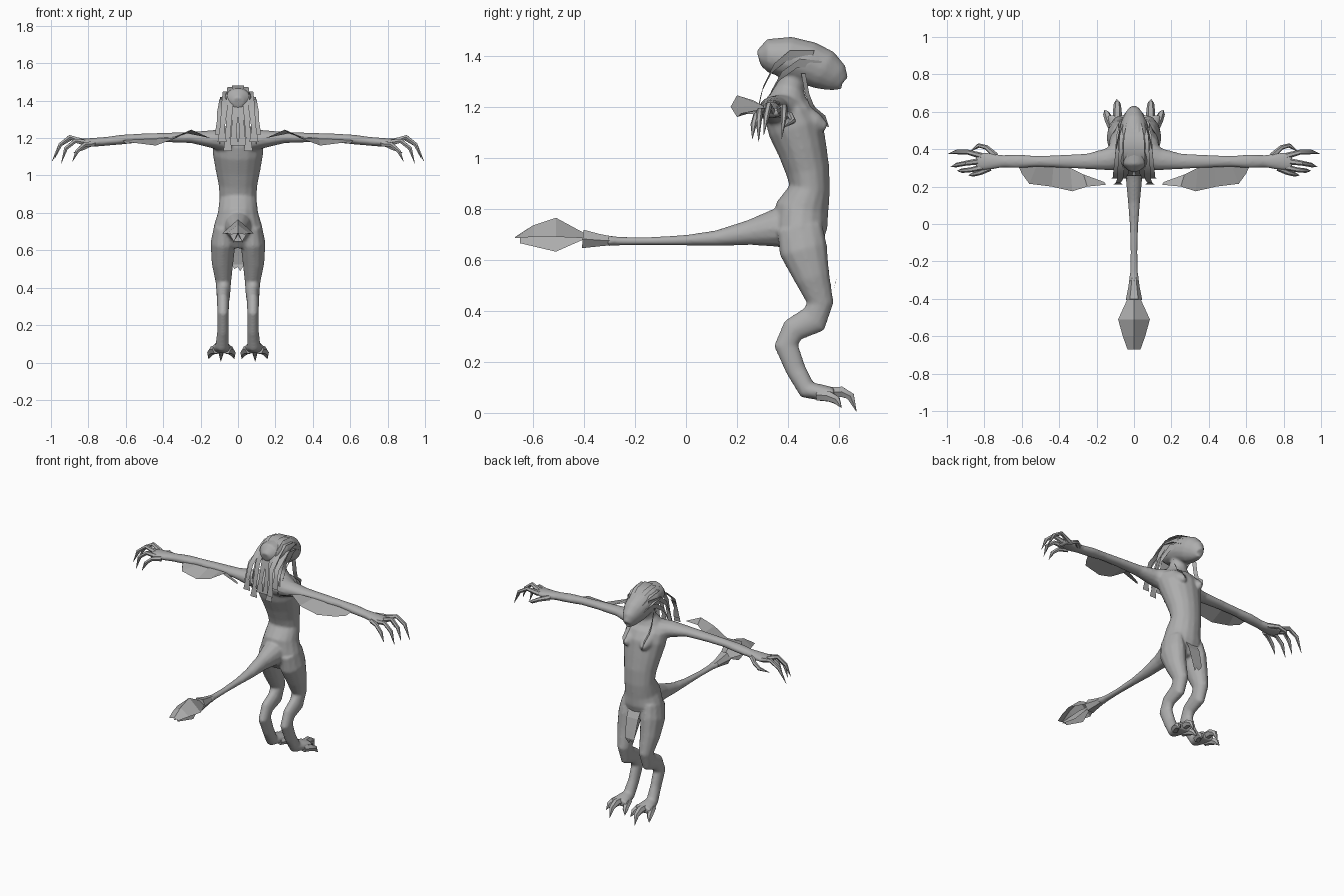
import bpy, bmesh, math
from mathutils import Vector

skin = bpy.data.materials.new("grey skin")
skin.diffuse_color = (0.42, 0.42, 0.42, 1)


def tube(bm, rings, ref, mirror=False, sides=12):
    """Loft rings (x, y, z, half width along ref, half height) along their path."""
    for s in ((1, -1) if mirror else (1,)):
        cs = [Vector((r[0] * s, r[1], r[2])) for r in rings]
        loops = []
        for i, r in enumerate(rings):
            t = (cs[min(i + 1, len(cs) - 1)] - cs[max(i - 1, 0)]).normalized()
            u = Vector(ref)
            u = (u - t * u.dot(t)).normalized()
            v = t.cross(u)
            loops.append([bm.verts.new(cs[i] + u * r[3] * math.cos(a) + v * r[4] * math.sin(a))
                          for a in (2 * math.pi * k / sides for k in range(sides))])
        for p, q in zip(loops, loops[1:]):
            for k in range(sides):
                n = (k + 1) % sides
                bm.faces.new((p[k], p[n], q[n], q[k]))
        bm.faces.new(loops[0][::-1])
        bm.faces.new(loops[-1])


def ribbon(bm, path, widths, ref=(1, 0, 0), mirror=False):
    """Flat strip following a path."""
    for s in ((1, -1) if mirror else (1,)):
        rows = []
        for (x, y, z), w in zip(path, widths):
            c, u = Vector((x * s, y, z)), Vector((ref[0] * s, ref[1], ref[2]))
            rows.append((bm.verts.new(c - u * w), bm.verts.new(c + u * w)))
        for p, q in zip(rows, rows[1:]):
            bm.faces.new((p[0], p[1], q[1], q[0]))


def finish(name, bm, smooth=None, weld=True):
    bmesh.ops.recalc_face_normals(bm, faces=bm.faces)
    me = bpy.data.meshes.new(name)
    bm.to_mesh(me)
    bm.free()
    me.materials.append(skin)
    ob = bpy.data.objects.new(name, me)
    bpy.context.collection.objects.link(ob)
    if smooth:
        bpy.ops.object.select_all(action='DESELECT')
        bpy.context.view_layer.objects.active = ob
        ob.select_set(True)
        bpy.ops.object.shade_smooth_by_angle(angle=math.radians(smooth))
    return ob


X, Y = (1, 0, 0), (0, 1, 0)

# body: torso, neck, head, arms, legs and tail fused into one skin
bm = bmesh.new()
torso = [(.46, .62, .06, .06), (.45, .67, .125, .09), (.45, .73, .13, .105), (.455, .80, .108, .105),
         (.485, .88, .099, .08), (.477, .95, .104, .086), (.457, 1.03, .12, .096), (.43, 1.12, .136, .11),
         (.405, 1.18, .135, .10), (.395, 1.23, .095, .08), (.41, 1.275, .057, .055), (.43, 1.35, .05, .05)]
tube(bm, [(0, *r) for r in torso], X, sides=16)
head = [(.285, 1.39, .03, .03), (.32, 1.40, .07, .066), (.40, 1.393, .087, .083), (.48, 1.372, .083, .085),
        (.54, 1.345, .07, .081), (.585, 1.315, .047, .062), (.61, 1.29, .026, .036)]
tube(bm, [(0, *r) for r in head], X, sides=16)
for z, y, a, b in ((1.275, .60, .024, .010), (1.305, .607, .012, .014)):  # lips and nose
    tube(bm, [(0, y - .03, z, a, b), (0, y + .012, z, a * .6, b * .6)], X)
tube(bm, [(.06, .46, 1.16, .045, .05), (.062, .51, 1.135, .038, .04), (.064, .55, 1.12, .014, .016)], X, True)
tube(bm, [(.06, .375, 1.185, .085, .065), (.14, .345, 1.195, .06, .048), (.25, .335, 1.203, .042, .03),
          (.40, .335, 1.203, .034, .025), (.52, .335, 1.2, .03, .024), (.62, .335, 1.192, .037, .026),
          (.70, .335, 1.183, .033, .024), (.76, .335, 1.178, .044, .024), (.81, .335, 1.178, .05, .02),
          (.845, .335, 1.18, .042, .016)], Y, True)
tube(bm, [(.078, .445, .73, .05, .09), (.08, .46, .64, .067, .095), (.083, .495, .53, .058, .07),
          (.078, .527, .43, .042, .052), (.078, .50, .365, .037, .06), (.08, .42, .325, .033, .05),
          (.08, .392, .265, .031, .048), (.08, .43, .17, .031, .04), (.085, .475, .09, .036, .038),
          (.087, .53, .08, .05, .032), (.087, .58, .075, .058, .024)], X, True)
tail = [(.46, .73, .09, .09), (.35, .725, .07, .075), (.25, .707, .045, .05), (.12, .685, .033, .031),
        (0, .677, .024, .021), (-.15, .673, .019, .016), (-.26, .673, .022, .017), (-.31, .675, .029, .022)]
tube(bm, [(0, *r) for r in tail], X)
body = finish("body", bm)
m = body.modifiers.new("fuse", 'REMESH')
m.mode, m.voxel_size, m.use_smooth_shade = 'VOXEL', .008, True
m = body.modifiers.new("soften", 'SMOOTH')
m.factor, m.iterations = .5, 5

# fingers and thumb with hooked claws
bm = bmesh.new()
fingers = [[(.82, .365, 1.18), (.89, .385, 1.20), (.95, .385, 1.165), (.995, .375, 1.075)],
           [(.83, .335, 1.18), (.90, .325, 1.205), (.95, .315, 1.165), (.98, .305, 1.09)],
           [(.81, .305, 1.175), (.87, .29, 1.185), (.92, .285, 1.145), (.945, .285, 1.065)],
           [(.77, .30, 1.17), (.82, .275, 1.165), (.86, .265, 1.13), (.885, .26, 1.075)],
           [(.74, .365, 1.175), (.79, .41, 1.165), (.83, .42, 1.145), (.88, .385, 1.12)]]
for f in fingers:
    tube(bm, [(*p, r, r) for p, r in zip(f, (.017, .013, .012, .001))], Y, True, 6)
finish("fingers", bm, 50)

# toes with claws
bm = bmesh.new()
toes = [[(.088, .54, .078), (.089, .61, .083), (.09, .645, .065), (.092, .668, .006)],
        [(.115, .52, .07), (.135, .56, .065), (.148, .59, .05), (.157, .61, .02)],
        [(.06, .52, .07), (.042, .56, .065), (.03, .59, .05), (.02, .61, .02)]]
for t in toes:
    tube(bm, [(*p, r, r) for p, r in zip(t, (.025, .023, .018, .001))], X, True, 6)
finish("toes", bm, 50)

# tail cuff: flared open end
bm = bmesh.new()
tube(bm, [(0, -.28, .674, .022, .018), (0, -.34, .677, .031, .028), (0, -.405, .682, .044, .042)], X, sides=6)
finish("tail_cuff", bm, 30)

# tail fin: folded leaf with a small keel
bm = bmesh.new()
leaf = [(-.39, .70, .03, .685), (-.51, .765, .085, .69), (-.60, .735, .06, .69), (-.67, .69, .035, .685)]
rows = [[bm.verts.new(c) for c in ((-w, y, e), (0, y, r), (w, y, e))] for y, r, w, e in leaf]
for p, q in zip(rows, rows[1:]):
    for k in (0, 1):
        bm.faces.new((p[k], p[k + 1], q[k + 1], q[k]))
for s in (-1, 1):
    bm.faces.new([bm.verts.new(c) for c in ((0, -.39, .685), (s * .03, -.51, .632), (s * .015, -.65, .665),
                                            (0, -.65, .69), (0, -.51, .70))])
finish("tail_fin", bm)

# arm fins: ragged membranes behind the arms
bm = bmesh.new()
root = [(.62, .315, 1.19), (.52, .315, 1.195), (.43, .315, 1.20), (.34, .30, 1.205), (.27, .265, 1.225), (.16, .225, 1.205)]
edge = [(.60, .27, 1.17), (.56, .215, 1.175), (.44, .20, 1.16), (.33, .175, 1.20), (.25, .20, 1.245), (.15, .21, 1.20)]
for s in (-1, 1):
    a, b = ([bm.verts.new((p[0] * s, p[1], p[2])) for p in line] for line in (root, edge))
    for i in range(len(a) - 1):
        bm.faces.new((a[i], a[i + 1], b[i + 1], b[i]))
finish("arm_fins", bm)

# hair: flat locks swept over the crown and down the back
bm = bmesh.new()
for i, (x, end_x, end_z, back) in enumerate(((.012, .022, 1.16, .265), (.038, .055, 1.13, .25),
                                             (.062, .085, 1.18, .22), (.08, .10, 1.22, .25))):
    top = 1.482 - i * i * .008
    ribbon(bm, [(x * .8, .54, top - .05), (x, .47, top - .012), (x, .39, top), (x * 1.1, .32, top - .04),
                (x * 1.2, back + .02, 1.34), (end_x, back, end_z + .07), (end_x, back - .008, end_z)],
           (.008, .016, .019, .018, .016, .013, .024), mirror=True)
finish("back_locks", bm, 40)

# side locks hanging behind the ears
bm = bmesh.new()
ribbon(bm, [(.075, .50, 1.41), (.092, .40, 1.40), (.097, .34, 1.35), (.095, .30, 1.27), (.10, .28, 1.18)],
       (.012, .022, .022, .018, .02), (.2, .3, .93), True)
ribbon(bm, [(.07, .53, 1.37), (.09, .44, 1.37), (.097, .37, 1.32), (.098, .33, 1.25)],
       (.01, .02, .02, .012), (.2, .3, .93), True)
# front locks falling to the chest
ribbon(bm, [(.085, .46, 1.33), (.082, .475, 1.25), (.075, .495, 1.20), (.07, .535, 1.165), (.066, .558, 1.12)],
       (.012, .012, .012, .016, .004), (.7, .7, 0), True)
finish("side_locks", bm, 40)

# loincloth: ragged hanging panel
bm = bmesh.new()
ribbon(bm, [(0, .53, .71), (0, .56, .65), (0, .58, .57), (0, .59, .525)], (.045, .042, .038, .034))
bm.faces.new([bm.verts.new(c) for c in ((-.034, .59, .525), (.034, .59, .525), (.012, .58, .488), (0, .585, .51), (-.02, .58, .50))])
finish("loincloth", bm)
